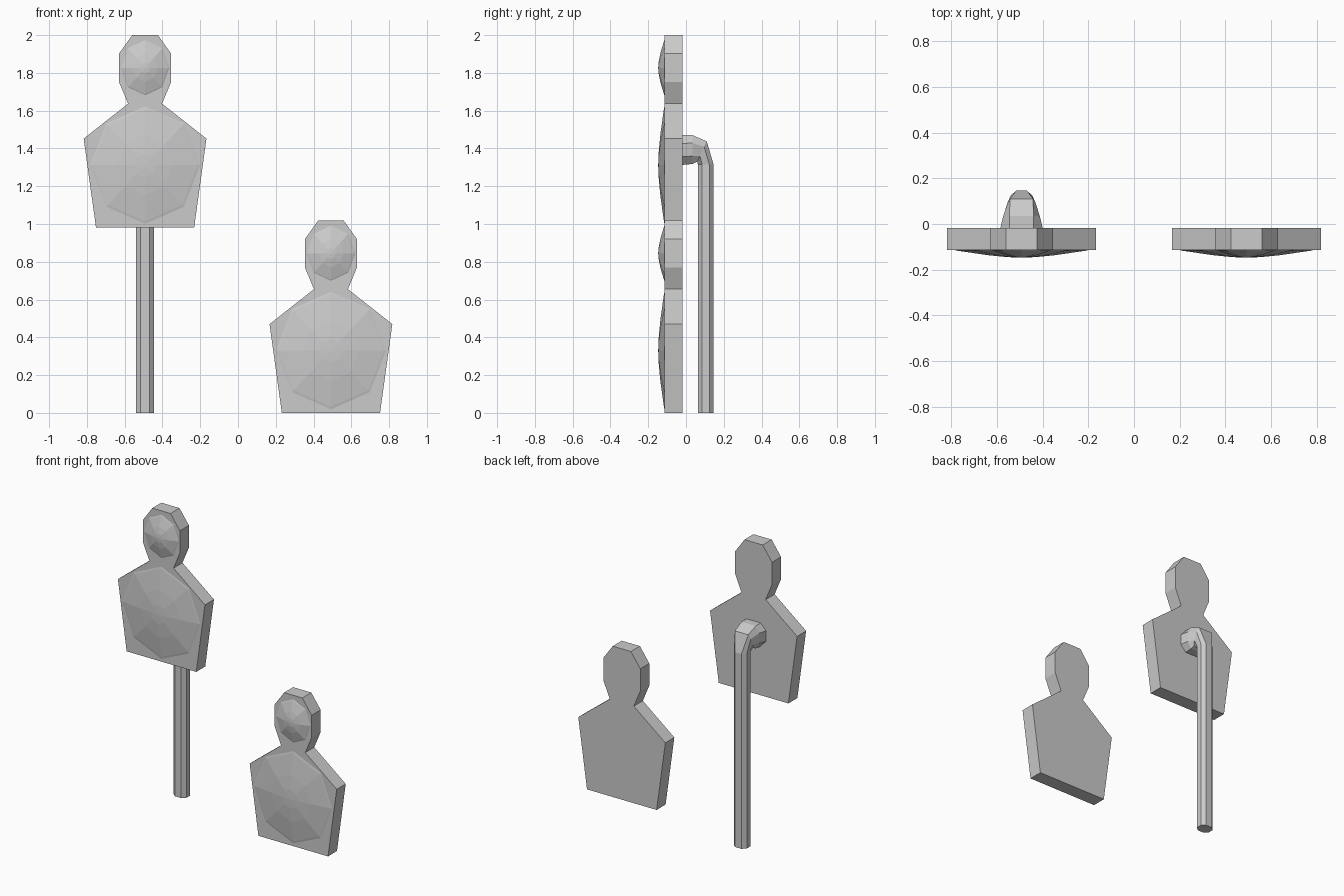
import bpy, bmesh
from math import sin, cos, tau
from mathutils import Vector

cube = bpy.data.objects.get("Cube")
if cube:
    bpy.data.objects.remove(cube)

grey = bpy.data.materials.new("plain_grey")
grey.use_nodes = True
GREY = (0.6, 0.6, 0.6, 1)
grey.diffuse_color = GREY
grey.node_tree.nodes["Principled BSDF"].inputs["Base Color"].default_value = GREY


def finish(bm, name):
    bmesh.ops.recalc_face_normals(bm, faces=bm.faces)
    mesh = bpy.data.meshes.new(name)
    bm.to_mesh(mesh)
    bm.free()
    mesh.materials.append(grey)
    obj = bpy.data.objects.new(name, mesh)
    bpy.context.collection.objects.link(obj)
    return obj


def loft(name, rings):
    """Skin a list of equal-length point rings and cap both ends."""
    bm = bmesh.new()
    loops = [[bm.verts.new(p) for p in ring] for ring in rings]
    for a, b in zip(loops, loops[1:]):
        n = len(a)
        for i in range(n):
            j = (i + 1) % n
            bm.faces.new((a[i], a[j], b[j], b[i]))
    bm.faces.new(loops[0])
    bm.faces.new(loops[-1])
    return finish(bm, name)


# Half outline of the figure: half width, height above its base
OUTLINE = [(0.26, 0), (0.325, 0.47), (0.09, 0.655), (0.138, 0.77),
           (0.138, 0.92), (0.068, 1.018)]
FRONT, BACK = -0.114, -0.018


def plate(name, x, z):
    half = [(w, h) for w, h in OUTLINE]
    full = half + [(-w, h) for w, h in reversed(half)]
    loft(name, [[(x + w, y, z + h) for w, h in full] for y in (FRONT, BACK)])


def dome(name, x, z, radius_x, radius_z):
    """Shallow faceted bulge on the front of a plate."""
    steps = [(1, FRONT + 0.002), (0.93, FRONT - 0.003), (0.5, -0.136),
             (0.2, -0.145), (0.02, -0.147)]
    rings = [[(x + radius_x * s * sin(tau * i / 8), y,
               z + radius_z * s * cos(tau * i / 8)) for i in range(8)]
             for s, y in steps]
    loft(name, rings)


for side, x, base in (("right", -0.492, 0.982), ("left", 0.492, 0)):
    plate(side + "_target_plate", x, base)
    dome(side + "_chest_bulge", x, base + 0.33, 0.3, 0.32)
    dome(side + "_head_bulge", x, base + 0.845, 0.132, 0.15)


def section(outer, inner, half_x, flat):
    """Eight-sided tube section between an outer and an inner (y, z) point."""
    o, i = Vector((0, *outer)), Vector((0, *inner))
    mid, arm = (o + i) / 2, (o - i) / 2
    corners = [(flat, 1), (half_x, 0.45), (half_x, -0.45), (flat, -1),
               (-flat, -1), (-half_x, -0.45), (-half_x, 0.45), (-flat, 1)]
    return [mid + arm * t + Vector((-0.492 + w, 0, 0)) for w, t in corners]


# Bracket flares onto the plate, bends down and joins the post
loft("bracket", [
    section((BACK - 0.01, 1.47), (BACK - 0.01, 1.312), 0.095, 0.053),
    section((0.035, 1.47), (0.035, 1.318), 0.08, 0.053),
    section((0.11, 1.438), (0.06, 1.33), 0.06, 0.05),
    section((0.146, 1.315), (0.063, 1.315), 0.048, 0.024),
])
loft("post", [section((0.146, z), (0.063, z), 0.048, 0.024)
              for z in (1.315, 0)])
